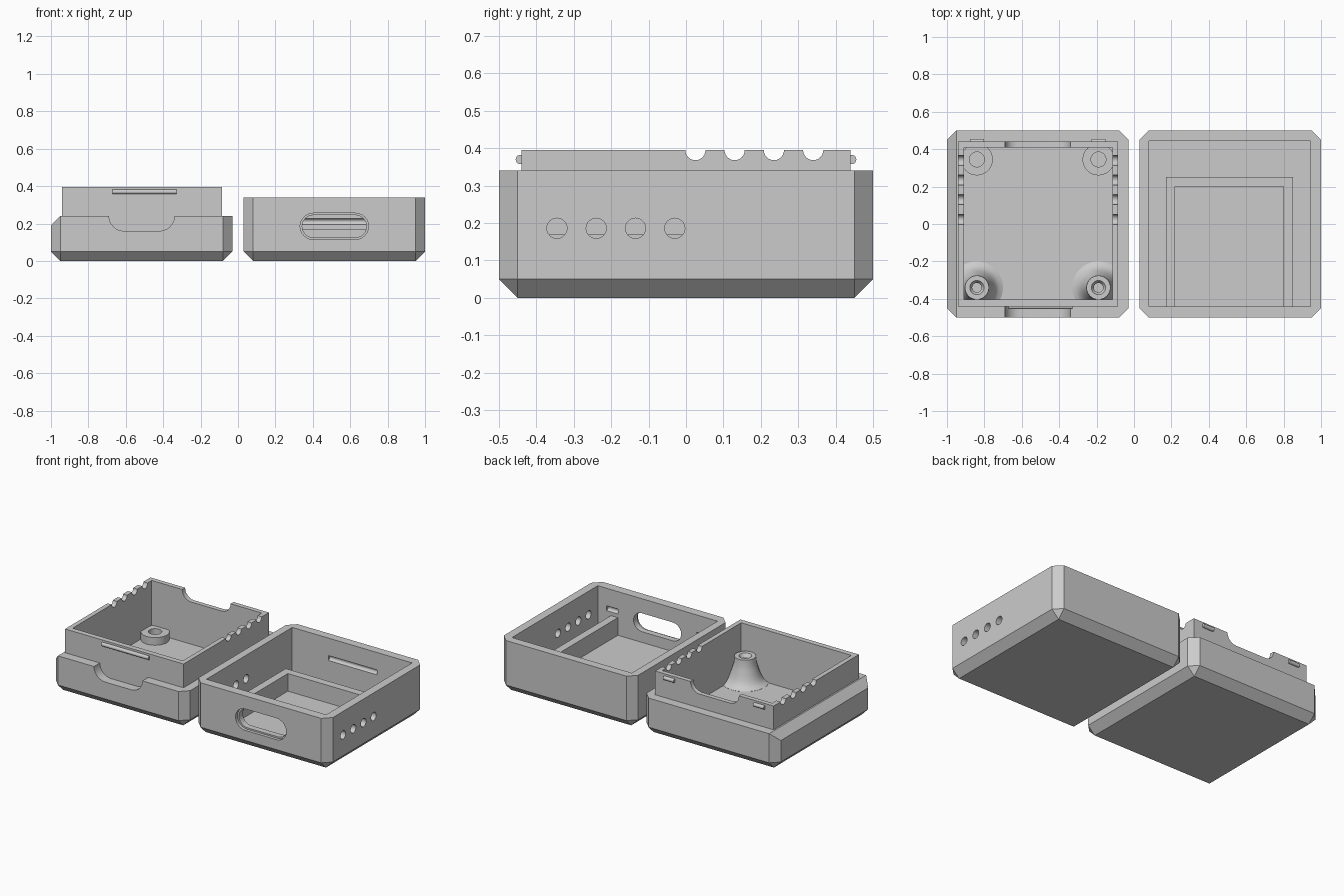
import bpy, bmesh, math
from mathutils import Vector

cube = bpy.data.objects.get("Cube")
if cube:
    bpy.data.objects.remove(cube, do_unlink=True)

grey = bpy.data.materials.new("plain grey")
grey.use_nodes = True
colour = (0.6, 0.6, 0.6, 1)
grey.diffuse_color = colour
grey.node_tree.nodes["Principled BSDF"].inputs["Base Color"].default_value = colour

FLOOR = 0.055
CHAMFER = 0.05


def finish(name, bm):
    bmesh.ops.recalc_face_normals(bm, faces=bm.faces)
    mesh = bpy.data.meshes.new(name)
    bm.to_mesh(mesh)
    bm.free()
    mesh.materials.append(grey)
    obj = bpy.data.objects.new(name, mesh)
    bpy.context.collection.objects.link(obj)
    return obj


def prism(points, axis, lo, hi, name="helper", chamfer=None):
    """Extrude a flat outline along an axis; chamfer picks edges to bevel."""
    place = {"x": lambda a, b, t: (t, a, b),
             "y": lambda a, b, t: (a, t, b),
             "z": lambda a, b, t: (a, b, t)}[axis]
    bm = bmesh.new()
    low = [bm.verts.new(place(a, b, lo)) for a, b in points]
    high = [bm.verts.new(place(a, b, hi)) for a, b in points]
    bm.faces.new(low)
    bm.faces.new(high)
    for i in range(len(points)):
        j = (i + 1) % len(points)
        bm.faces.new((low[i], low[j], high[j], high[i]))
    if chamfer:
        edges = [e for e in bm.edges if chamfer(e.verts[0].co, e.verts[1].co)]
        bmesh.ops.bevel(bm, geom=edges, offset=CHAMFER, segments=1,
                        affect="EDGES", profile=0.5)
    return finish(name, bm)


def rect(x0, x1, y0, y1):
    return [(x0, y0), (x1, y0), (x1, y1), (x0, y1)]


def stadium(cx, cz, half, r, n=12):
    """Slot outline with round ends; half == r gives a circle."""
    pts = []
    for side, start in ((1, -math.pi / 2), (-1, math.pi / 2)):
        for i in range(n + 1):
            a = start + math.pi * i / n
            p = (cx + side * (half - r) + r * math.cos(a), cz + r * math.sin(a))
            if not pts or (Vector(p) - Vector(pts[-1])).length > 1e-5:
                pts.append(p)
    if (Vector(pts[0]) - Vector(pts[-1])).length < 1e-5:
        pts.pop()
    return pts


def lathe(profile, x, y, steps=40):
    bm = bmesh.new()
    verts = [bm.verts.new((x + r, y, z)) for r, z in profile]
    edges = [bm.edges.new(pair) for pair in zip(verts, verts[1:])]
    bmesh.ops.spin(bm, geom=verts + edges, cent=(x, y, 0), axis=(0, 0, 1),
                   angle=math.tau, steps=steps)
    bmesh.ops.remove_doubles(bm, verts=bm.verts, dist=1e-5)
    return finish("helper", bm)


def combine(body, tool, operation):
    mod = body.modifiers.new("combine", "BOOLEAN")
    mod.solver = "EXACT"
    mod.operation = operation
    mod.object = tool
    bpy.context.view_layer.objects.active = body
    bpy.ops.object.modifier_apply(modifier=mod.name)
    bpy.data.objects.remove(tool, do_unlink=True)


def add(body, tool):
    combine(body, tool, "UNION")


def cut(body, tool):
    combine(body, tool, "DIFFERENCE")


def smooth(obj):
    bpy.ops.object.select_all(action="DESELECT")
    obj.select_set(True)
    bpy.context.view_layer.objects.active = obj
    bpy.ops.object.shade_smooth_by_angle(angle=math.radians(30))


def upright_or_bottom(a, b):
    return abs(a.z - b.z) > 0.1 or max(a.z, b.z) < 0.01


def base_edges(a, b):
    return upright_or_bottom(a, b) or max(a.x, b.x) < -0.99


# Base: chamfered shell with a thumb notch, raised lip and cavity
base = prism(rect(-1, -0.03, -0.5, 0.5), "z", 0, 0.24, "case_base", base_edges)
cut(base, prism(stadium(-0.515, 0.24, 0.175, 0.08), "y", -0.6, -0.42))
add(base, prism(rect(-0.94, -0.085, -0.44, 0.44), "z", 0.12, 0.395))
cut(base, prism(rect(-0.91, -0.115, -0.405, 0.41), "z", FLOOR, 0.6))

# Openings in the lip: port at the back, vent half-circles on both sides
cut(base, prism(stadium(-0.515, 0.395, 0.175, 0.065), "y", 0.38, 0.48))
for i in range(4):
    y = 0.025 + 0.105 * i
    cut(base, prism(stadium(y, 0.395, 0.027, 0.027), "x", -0.98, -0.05))

# Standoffs: tall flared ones at the front, low discs at the back
flared = [(0, 0.03), (0.14, 0.03), (0.14, 0.056), (0.12, 0.066), (0.105, 0.08),
          (0.092, 0.105), (0.083, 0.13), (0.074, 0.16), (0.066, 0.19),
          (0.064, 0.225), (0.038, 0.225), (0.025, 0.205), (0.025, 0.1), (0, 0.1)]
disc = [(0, 0.03), (0.085, 0.03), (0.085, 0.105), (0.04, 0.105),
        (0.04, 0.065), (0, 0.065)]
for x in (-0.84, -0.19):
    add(base, lathe(flared, x, -0.34))
    add(base, lathe(disc, x, 0.345))

# Snap ridges on the lip
for x, y, half in ((-0.5, -0.443, 0.17), (-0.84, 0.443, 0.038), (-0.19, 0.443, 0.038)):
    add(base, prism(stadium(y, 0.37, 0.0125, 0.0125, 8), "x", x - half, x + half))
smooth(base)

# Lid: chamfered shell with cavity
lid = prism(rect(0.03, 1, -0.5, 0.5), "z", 0, 0.34, "case_lid", upright_or_bottom)
cut(lid, prism(rect(0.08, 0.945, -0.44, 0.445), "z", FLOOR, 0.6))

# Three-sided retaining wall on the lid floor
frame = [(0.17, -0.46), (0.22, -0.46), (0.22, 0.2), (0.8, 0.2),
         (0.8, -0.46), (0.85, -0.46), (0.85, 0.25), (0.17, 0.25)]
add(lid, prism(frame, "z", 0.03, 0.17))

# Port with a shallow outer recess
cut(lid, prism(stadium(0.515, 0.185, 0.172, 0.06), "y", -0.6, -0.4))
cut(lid, prism(stadium(0.515, 0.185, 0.183, 0.07), "y", -0.6, -0.48))

# Round vents through both side walls
for i in range(4):
    y = -0.345 + 0.105 * i
    for x0, x1 in ((0, 0.12), (0.9, 1.05)):
        cut(lid, prism(stadium(y, 0.186, 0.027, 0.027), "x", x0, x1))

# Snap grooves inside the front and back walls
for x, y, half in ((0.515, 0.445, 0.175), (0.19, -0.44, 0.042), (0.84, -0.44, 0.042)):
    cut(lid, prism(stadium(y, 0.21, 0.016, 0.016, 8), "x", x - half, x + half))
smooth(lid)
